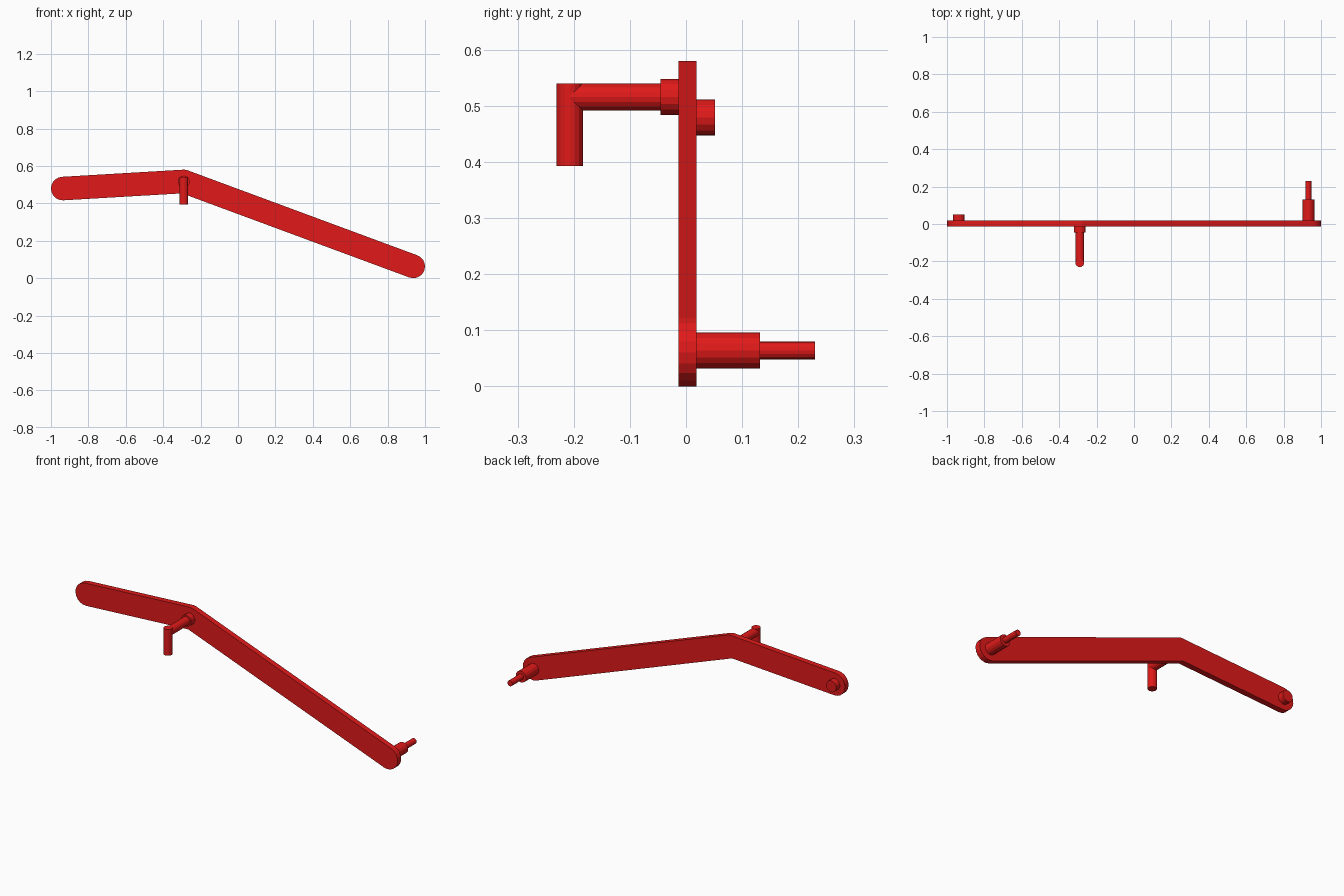
import bpy, bmesh
from math import pi, atan2, cos, sin
from mathutils import Vector

if "Cube" in bpy.data.objects:
    bpy.data.objects.remove(bpy.data.objects["Cube"])

red = bpy.data.materials.new("red")
red.diffuse_color = (0.75, 0.01, 0.01, 1)
red.use_nodes = True
red.node_tree.nodes["Principled BSDF"].inputs["Base Color"].default_value = red.diffuse_color


def finish(bm, name):
    bmesh.ops.recalc_face_normals(bm, faces=bm.faces)
    mesh = bpy.data.meshes.new(name)
    bm.to_mesh(mesh)
    bm.free()
    mesh.materials.append(red)
    obj = bpy.data.objects.new(name, mesh)
    bpy.context.collection.objects.link(obj)
    return obj


def rod(name, a, b, r, sides=16):
    """Faceted cylinder from point a to point b."""
    a, b = Vector(a), Vector(b)
    bm = bmesh.new()
    bmesh.ops.create_cone(bm, cap_ends=True, segments=sides,
                          radius1=r, radius2=r, depth=(b - a).length)
    obj = finish(bm, name)
    obj.rotation_euler = (b - a).to_track_quat('Z', 'Y').to_euler()
    obj.location = (a + b) / 2
    return obj


def arc(c, r, a0, a1, n):
    return [(c[0] + r * cos(a0 + (a1 - a0) * i / n),
             c[1] + r * sin(a0 + (a1 - a0) * i / n)) for i in range(n + 1)]


# bent arm plate with rounded ends
R = 0.063
LEFT, BEND, RIGHT = (-0.937, 0.479), (-0.29, 0.517), (0.937, 0.063)
BACK, FRONT = 0.019, -0.013
a1 = atan2(BEND[1] - LEFT[1], BEND[0] - LEFT[0])
a2 = atan2(RIGHT[1] - BEND[1], RIGHT[0] - BEND[0])
mid = (a1 + a2) / 2 - pi / 2
inner = R / cos((a1 - a2) / 2)
outline = arc(LEFT, R, a1 + 1.5 * pi, a1 + pi / 2, 10)
outline += arc(BEND, R, a1 + pi / 2, a2 + pi / 2, 3)
outline += arc(RIGHT, R, a2 + pi / 2, a2 - pi / 2, 10)
outline.append((BEND[0] + inner * cos(mid), BEND[1] + inner * sin(mid)))

bm = bmesh.new()
face = bm.faces.new([bm.verts.new((x, FRONT, z)) for x, z in outline])
ext = bmesh.ops.extrude_face_region(bm, geom=[face], use_keep_orig=True)
bmesh.ops.translate(bm, vec=(0, BACK - FRONT, 0),
                    verts=[v for v in ext["geom"] if isinstance(v, bmesh.types.BMVert)])
finish(bm, "arm_plate")


# pins along y: name, x, z, radius, start y, end y
for name, x, z, r, y0, y1 in (
        ("left_pivot_stub", -0.937, 0.479, 0.032, BACK, 0.052),
        ("right_pivot_boss", 0.932, 0.064, 0.032, BACK, 0.132),
        ("right_pivot_pin", 0.932, 0.064, 0.016, 0.132, 0.23),
        ("handle_collar", -0.29, 0.516, 0.032, FRONT, -0.045),
        ("handle_shaft", -0.29, 0.516, 0.024, -0.045, -0.207)):
    rod(name, (x, y0, z), (x, y1, z), r)

# downward handle grip
rod("handle_grip", (-0.29, -0.207, 0.393), (-0.29, -0.207, 0.54), 0.0235)
